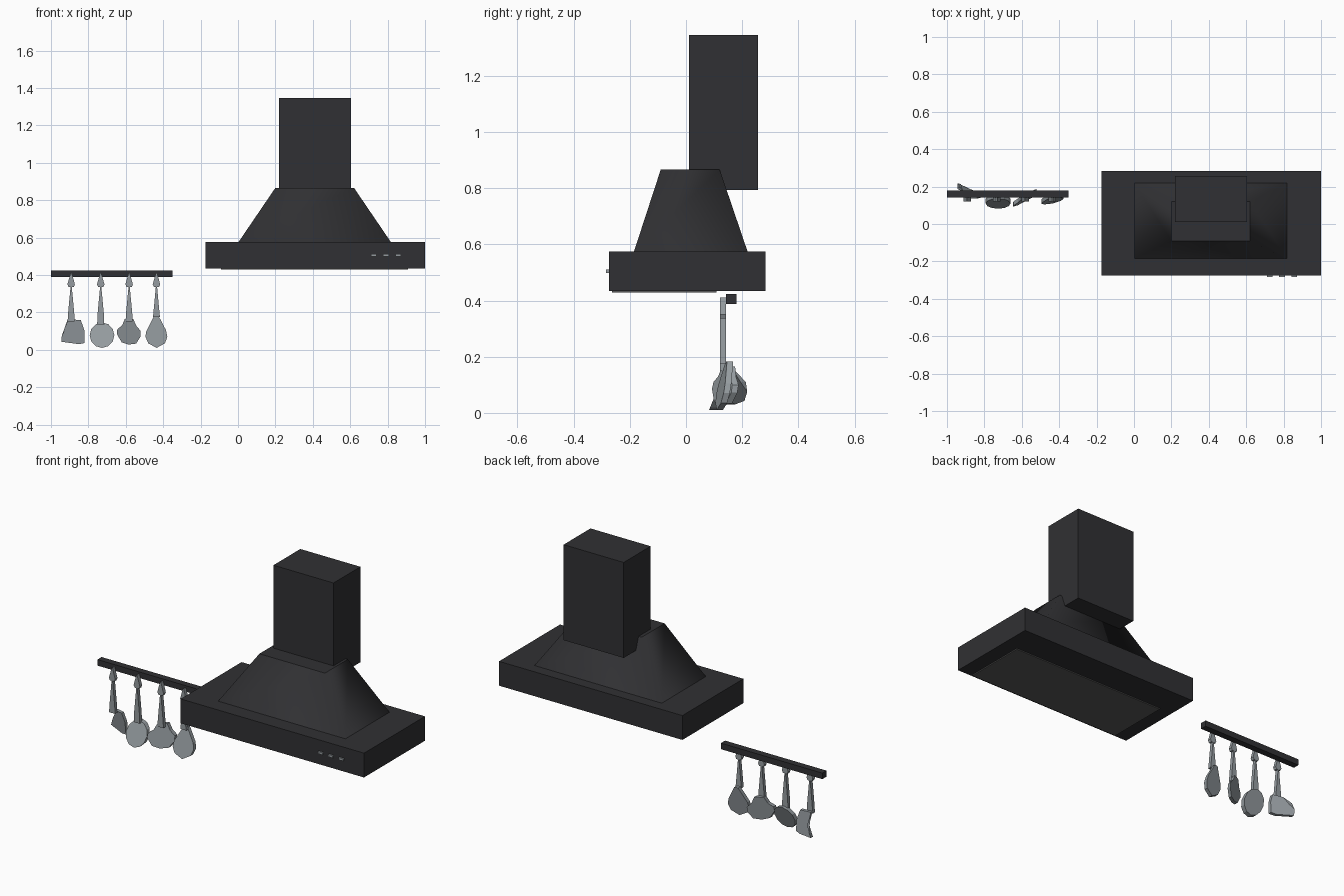
import bpy, bmesh, math

if "Cube" in bpy.data.objects:
    bpy.data.objects.remove(bpy.data.objects["Cube"])


def material(name, r, g, b):
    m = bpy.data.materials.new(name)
    m.diffuse_color = (r, g, b, 1)
    m.use_nodes = True
    m.node_tree.nodes["Principled BSDF"].inputs["Base Color"].default_value = m.diffuse_color
    return m


BLACK = material("black_metal", 0.03, 0.03, 0.033)
STEEL = material("steel", 0.30, 0.33, 0.35)
FILTER = material("filter_grey", 0.10, 0.10, 0.10)


def loft(name, rings, mat, smooth_sides=False):
    """Closed solid from two matching rings of points."""
    bm = bmesh.new()
    a, b = [[bm.verts.new(p) for p in ring] for ring in rings]
    n = len(a)
    bm.faces.new(a)
    bm.faces.new(b[::-1])
    for i in range(n):
        j = (i + 1) % n
        f = bm.faces.new((a[i], b[i], b[j], a[j]))
        f.smooth = smooth_sides
    bmesh.ops.recalc_face_normals(bm, faces=bm.faces)
    me = bpy.data.meshes.new(name)
    bm.to_mesh(me)
    bm.free()
    me.materials.append(mat)
    ob = bpy.data.objects.new(name, me)
    bpy.context.collection.objects.link(ob)
    return ob


def rect(x0, x1, y0, y1, z):
    return [(x0, y0, z), (x1, y0, z), (x1, y1, z), (x0, y1, z)]


def box(name, x, y, z, mat):
    return loft(name, [rect(*x, *y, z[0]), rect(*x, *y, z[1])], mat)


def slab(name, outline, t, mat=STEEL):
    """Plate from (x, y, z) outline points, thickened along y."""
    return loft(name, [[(x, y + s * t / 2, z) for x, y, z in outline]
                       for s in (-1, 1)], mat)


def tilted(outline, centre, a, b):
    """Lay an (x, z) outline on a plane leaning by a along x and b along z."""
    cx, cy, cz = centre
    return [(x, cy + a * (x - cx) + b * (z - cz), z) for x, z in outline]


# Extractor hood
box("hood_base", (-0.175, 1.0), (-0.275, 0.283), (0.434, 0.575), BLACK)
box("hood_filter", (-0.09, 0.91), (-0.264, 0.108), (0.428, 0.44), FILTER)
loft("hood_canopy", [rect(0.0, 0.82, -0.186, 0.22, 0.572),
                     rect(0.2, 0.62, -0.09, 0.12, 0.866)], BLACK, True)
box("hood_chimney", (0.22, 0.605), (0.01, 0.256), (0.793, 1.346), BLACK)
for i in range(3):
    x = 0.71 + i * 0.066
    box(f"button_{i + 1}", (x, x + 0.03), (-0.284, -0.27), (0.498, 0.511), STEEL)

# Utensil rail
box("utensil_rail", (-1.0, -0.35), (0.142, 0.18), (0.388, 0.423), BLACK)

# Hanging tabs and tapered handles
for i, (x, low) in enumerate([(-0.892, 0.15), (-0.734, 0.135),
                              (-0.582, 0.15), (-0.436, 0.175)]):
    tab = [(-0.003, 0.41), (0.003, 0.41), (0.02, 0.35), (0.014, 0.336),
           (-0.014, 0.336), (-0.02, 0.35)]
    grip = [(-0.003, 0.34), (0.003, 0.34), (0.017, 0.19), (0.019, low),
            (-0.019, low), (-0.017, 0.19)]
    for part, pts in (("hanging_tab", tab), ("handle", grip)):
        slab(f"{part}_{i + 1}", [(x + u, 0.132, z) for u, z in pts], 0.021)

# Turner head, twisted backwards
slab("turner_head", [(-0.91, 0.15, 0.165), (-0.84, 0.145, 0.158),
                     (-0.822, 0.15, 0.105), (-0.82, 0.155, 0.036),
                     (-0.85, 0.165, 0.03), (-0.945, 0.198, 0.043),
                     (-0.942, 0.208, 0.075), (-0.925, 0.203, 0.11)], 0.02)

# Round ladle disc, bottom leaning forwards
disc = [(-0.727 + 0.066 * math.sin(k * math.pi / 6),
         0.078 + 0.068 * math.cos(k * math.pi / 6)) for k in range(12)]
slab("ladle_head", tilted(disc, (-0.727, 0.125, 0.085), 0.0, 0.4), 0.026)

# Fan-shaped head with flared neck
fan = [(-0.605, 0.165), (-0.56, 0.165), (-0.545, 0.13), (-0.52, 0.10),
       (-0.52, 0.072), (-0.545, 0.033), (-0.585, 0.028), (-0.622, 0.04),
       (-0.648, 0.085), (-0.645, 0.11), (-0.62, 0.13)]
slab("fan_head", tilted(fan, (-0.582, 0.142, 0.1), 0.55, 0.15), 0.022)

# Teardrop spoon
drop = [(-0.448, 0.183), (-0.426, 0.183), (-0.385, 0.105), (-0.378, 0.07),
        (-0.39, 0.035), (-0.435, 0.01), (-0.48, 0.035), (-0.495, 0.07),
        (-0.49, 0.10)]
slab("spoon_head", tilted(drop, (-0.437, 0.138, 0.1), 0.22, 0.2), 0.022)

# Rest the lowest utensil on z = 0
bpy.context.view_layer.update()
